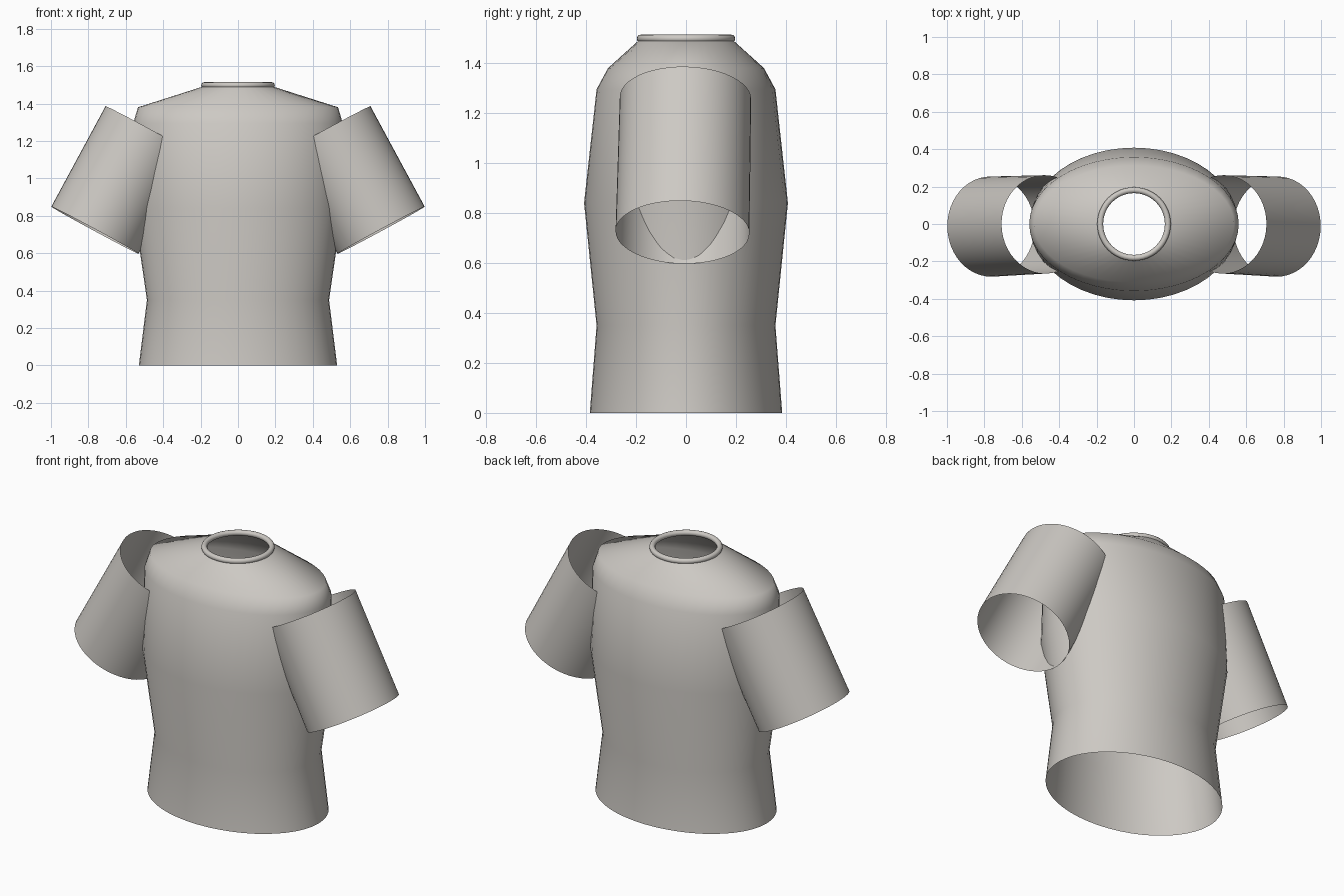
import bpy, bmesh, math
from mathutils import Vector

if "Cube" in bpy.data.objects:
    bpy.data.objects.remove(bpy.data.objects["Cube"])

# Single cloth colour
cloth = bpy.data.materials.new("warm_grey_cloth")
cloth.use_nodes = True
COLOUR = (0.61, 0.585, 0.55, 1)
cloth.diffuse_color = COLOUR
cloth.node_tree.nodes["Principled BSDF"].inputs["Base Color"].default_value = COLOUR
SEGMENTS = 48


def finish(obj):
    obj.data.materials.clear()
    obj.data.materials.append(cloth)
    obj.data.polygons.foreach_set("use_smooth", [True] * len(obj.data.polygons))


def loft(name, rings):
    """Open tube through rings given as (centre, u axis, v axis)."""
    bm = bmesh.new()
    previous = None
    for centre, u, v in rings:
        ring = []
        for i in range(SEGMENTS):
            a = math.tau * i / SEGMENTS
            ring.append(bm.verts.new(centre + u * math.cos(a) + v * math.sin(a)))
        if previous:
            for i in range(SEGMENTS):
                j = (i + 1) % SEGMENTS
                bm.faces.new((previous[i], previous[j], ring[j], ring[i]))
        previous = ring
    mesh = bpy.data.meshes.new(name)
    bm.to_mesh(mesh)
    bm.free()
    obj = bpy.data.objects.new(name, mesh)
    bpy.context.collection.objects.link(obj)
    finish(obj)
    return obj


# Torso: elliptical sections (height, half width, half depth), open at hem and neck
sections = [
    (0.0, 0.53, 0.385), (0.35, 0.487, 0.358), (0.84, 0.558, 0.408),
    (1.295, 0.56, 0.358), (1.38, 0.535, 0.312), (1.49, 0.19, 0.19),
]
loft("torso", [(Vector((0, 0, z)), Vector((rx, 0, 0)), Vector((0, ry, 0)))
               for z, rx, ry in sections])

# Sleeves: open tubes angled down and out, slightly forward at the cuff
for name, side in (("left_sleeve", 1), ("right_sleeve", -1)):
    top = Vector((side * 0.475, -0.002, 1.26))
    cuff = Vector((side * 0.765, -0.014, 0.723))
    axis = (cuff - top).normalized()
    across = Vector((0, side, 0))
    across = (across - axis * across.dot(axis)).normalized()
    outward = across.cross(axis)
    loft(name, [(top, across * 0.263, outward * 0.265),
                (cuff, across * 0.268, outward * 0.265)])

# Neckband
bpy.ops.mesh.primitive_torus_add(major_radius=0.181, minor_radius=0.016,
                                 major_segments=SEGMENTS, minor_segments=12,
                                 location=(0, 0, 1.498))
neckband = bpy.context.object
neckband.name = "neckband"
finish(neckband)
